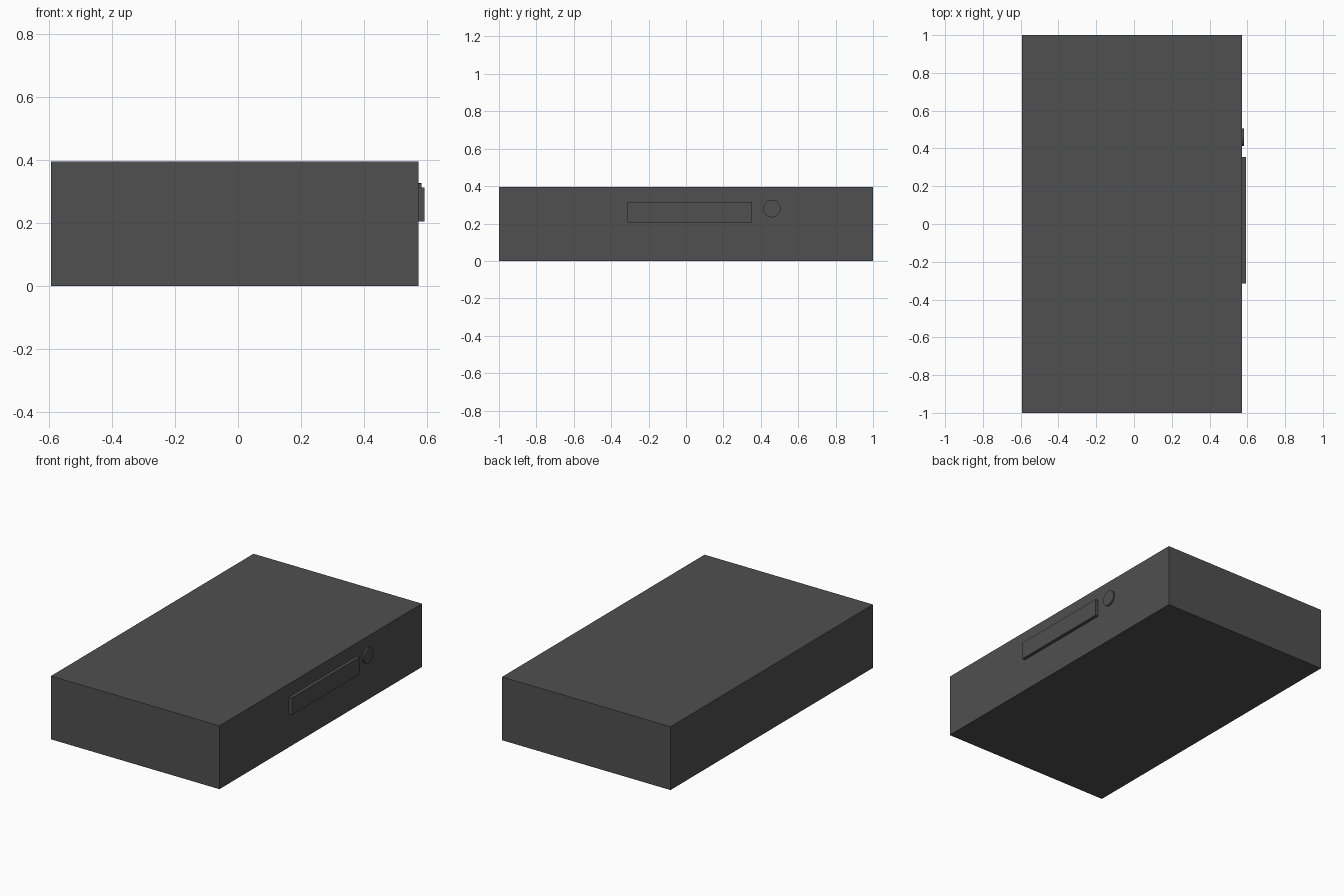
import bpy
from math import pi

if "Cube" in bpy.data.objects:
    bpy.data.objects.remove(bpy.data.objects["Cube"])

dark = bpy.data.materials.new("dark_grey")
dark.diffuse_color = (0.08, 0.08, 0.08, 1)
dark.use_nodes = True
dark.node_tree.nodes["Principled BSDF"].inputs["Base Color"].default_value = dark.diffuse_color


def box(name, lo, hi):
    centre = [(a + b) / 2 for a, b in zip(lo, hi)]
    bpy.ops.mesh.primitive_cube_add(size=1, location=centre)
    ob = bpy.context.object
    ob.name = name
    ob.scale = [b - a for a, b in zip(lo, hi)]
    bpy.ops.object.transform_apply(location=False, rotation=False, scale=True)
    ob.data.materials.append(dark)


FACE = 0.572  # x of the face that carries the details

# main housing
box("case_body", (-0.593, -1, 0), (FACE, 1, 0.396))

# raised bar on the right side
box("side_bar", (FACE - 0.005, -0.314, 0.206), (0.592, 0.354, 0.314))

# round button beside the bar
bpy.ops.mesh.primitive_cylinder_add(vertices=32, radius=0.047, depth=0.014,
                                    location=(FACE + 0.003, 0.459, 0.28),
                                    rotation=(0, pi / 2, 0))
button = bpy.context.object
button.name = "round_button"
button.data.materials.append(dark)
bpy.ops.object.shade_smooth_by_angle()
